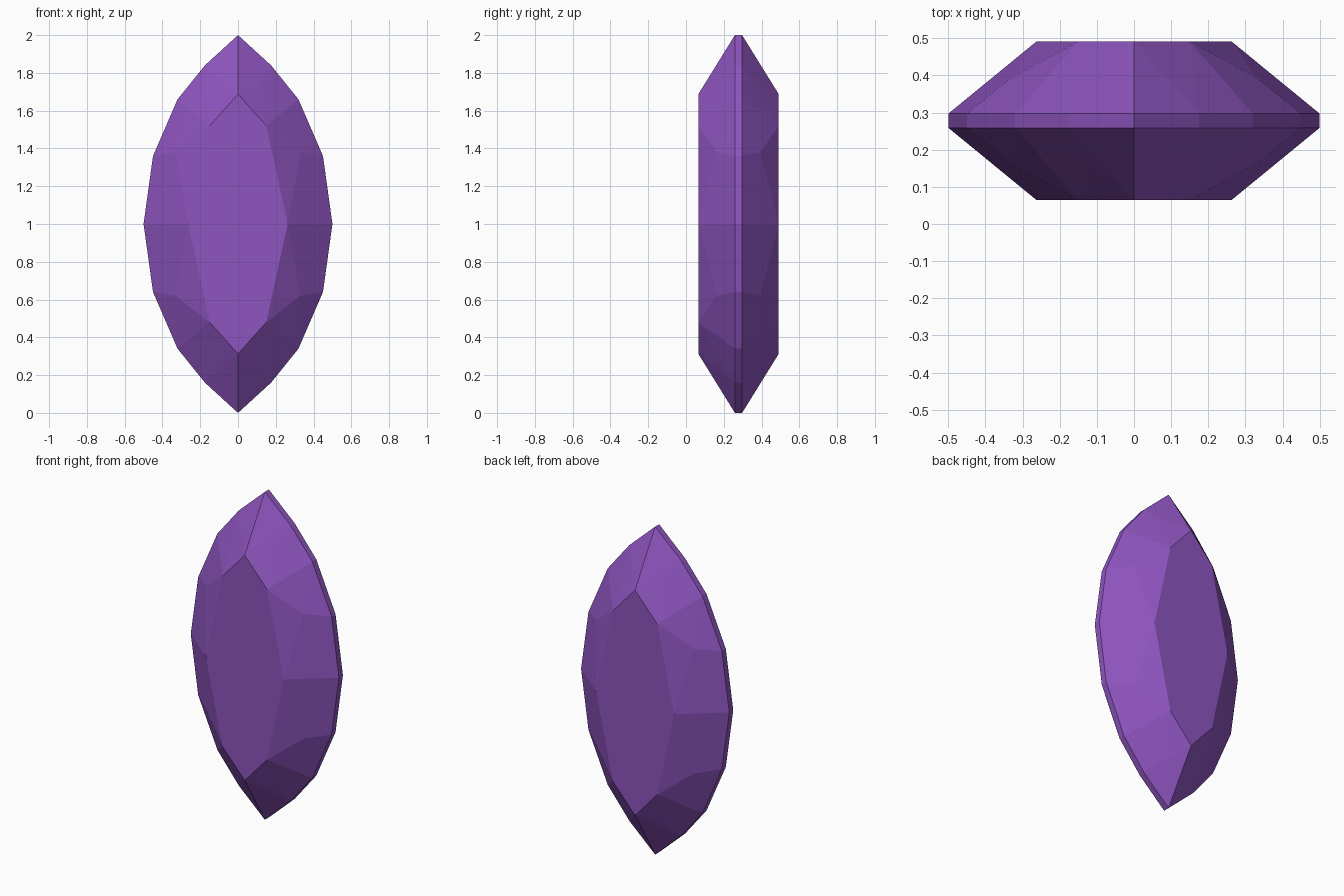
import bpy, bmesh, math

if "Cube" in bpy.data.objects:
    bpy.data.objects.remove(bpy.data.objects["Cube"])

# Quarter profiles (x, z from centre) and half depths of each facet ring
CY, CZ = 0.278, 1.0
RINGS = [
    (0.213, [(0, 0.687), (0.15, 0.52), (0.263, 0)]),                              # table
    (0.116, [(0.11, 0.74), (0.33, 0.38)]),                                        # mid facets
    (0.019, [(0, 1.0), (0.175, 0.84), (0.32, 0.66), (0.45, 0.36), (0.5, 0)]),     # girdle
]

# Gem: mirror every point in x, y and z, then wrap with flat facets
points = {(sx * x, CY + sy * d, CZ + sz * z)
          for d, ring in RINGS for x, z in ring
          for sx in (-1, 1) for sy in (-1, 1) for sz in (-1, 1)}
bm = bmesh.new()
for p in sorted(points):
    bm.verts.new(p)
bmesh.ops.remove_doubles(bm, verts=bm.verts[:], dist=1e-5)
bmesh.ops.convex_hull(bm, input=bm.verts[:])
bmesh.ops.dissolve_limit(bm, angle_limit=math.radians(0.5),
                         verts=bm.verts[:], edges=bm.edges[:])
bmesh.ops.recalc_face_normals(bm, faces=bm.faces[:])
mesh = bpy.data.meshes.new("marquise_gem")
bm.to_mesh(mesh)
bm.free()
gem = bpy.data.objects.new("marquise_gem", mesh)
bpy.context.collection.objects.link(gem)

# Purple material
mat = bpy.data.materials.new("purple_crystal")
mat.diffuse_color = (0.27, 0.09, 0.52, 1)
mat.use_nodes = True
mat.node_tree.nodes["Principled BSDF"].inputs["Base Color"].default_value = mat.diffuse_color
mesh.materials.append(mat)
